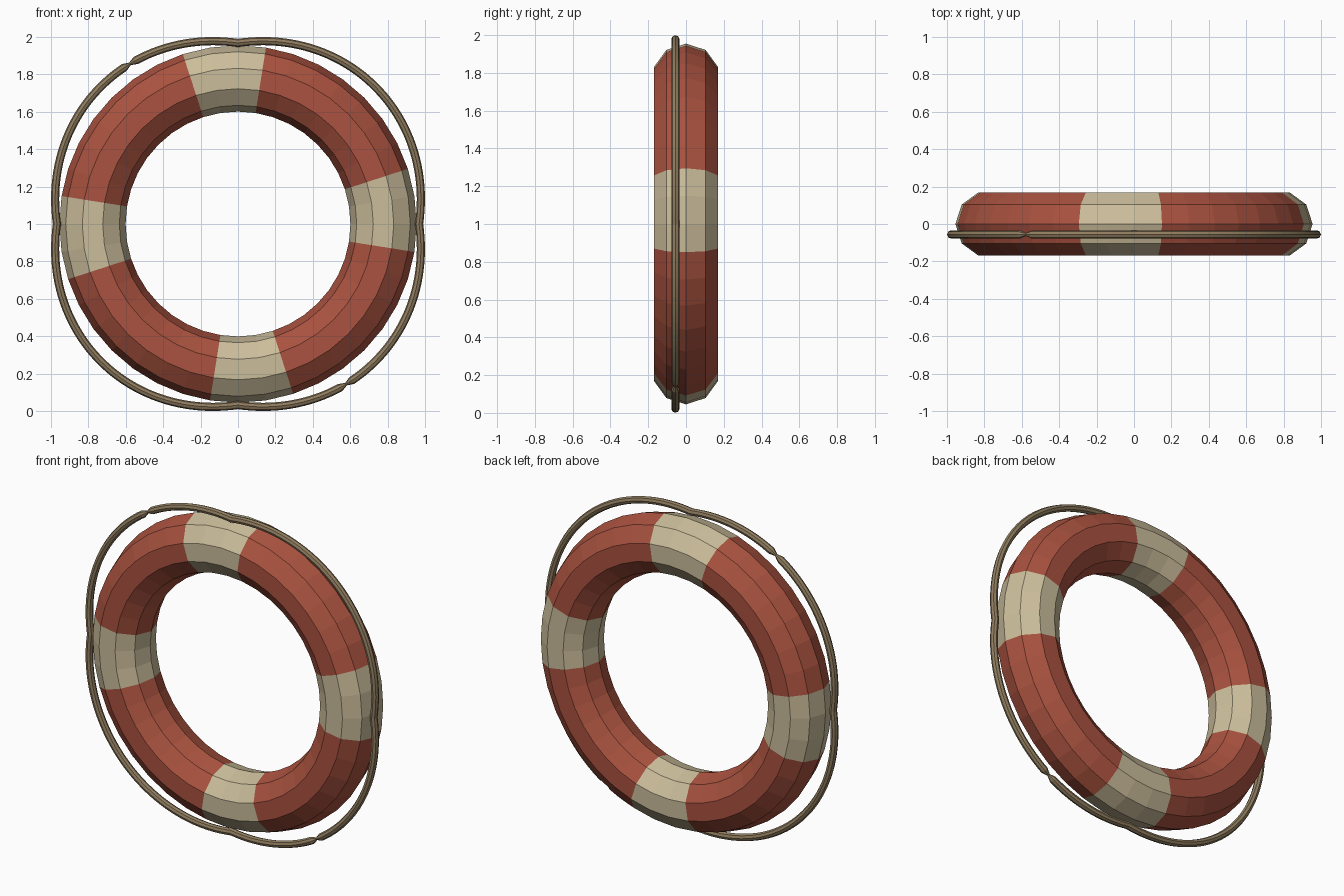
import bpy, bmesh
from math import sin, cos, radians, tau

cube = bpy.data.objects.get("Cube")
if cube:
    bpy.data.objects.remove(cube, do_unlink=True)


def material(name, rgb):
    mat = bpy.data.materials.new(name)
    mat.use_nodes = True
    color = (*rgb, 1)
    mat.diffuse_color = color
    mat.node_tree.nodes["Principled BSDF"].inputs["Base Color"].default_value = color
    return mat


red = material("faded red", (0.40, 0.085, 0.05))
cream = material("cream", (0.60, 0.51, 0.33))
tan = material("rope tan", (0.28, 0.205, 0.115))


def sweep_ring(name, steps, sides, path_radius, tube_radius, y, mats, paint=lambda deg: 0):
    """Sweep a round section along a closed upright loop centred at z = 1."""
    bm = bmesh.new()
    loops = []
    for i in range(steps):
        deg = 360 * i / steps
        a = radians(deg)
        loop = []
        for j in range(sides):
            b = tau * j / sides
            r = path_radius(deg) + tube_radius(deg) * cos(b)
            loop.append(bm.verts.new((r * cos(a), y + tube_radius(deg) * sin(b), 1 + r * sin(a))))
        loops.append(loop)
    for i in range(steps):
        here, there = loops[i], loops[(i + 1) % steps]
        for j in range(sides):
            k = (j + 1) % sides
            face = bm.faces.new((here[j], here[k], there[k], there[j]))
            face.material_index = paint(360 * (i + 0.5) / steps)
    bmesh.ops.recalc_face_normals(bm, faces=bm.faces)
    mesh = bpy.data.meshes.new(name)
    bm.to_mesh(mesh)
    bm.free()
    for mat in mats:
        mesh.materials.append(mat)
    obj = bpy.data.objects.new(name, mesh)
    bpy.context.collection.objects.link(obj)
    return obj


# Float ring with four cream bands, each three segments wide
sweep_ring("float_ring", 40, 10, lambda d: 0.778, lambda d: 0.177, 0,
           [red, cream], lambda d: int((d + 9) % 90 < 27))

# Grab rope: bows outward between four contact points, pinched at two joins
sweep_ring("grab_rope", 180, 8,
           lambda d: 0.968 + 0.07 * abs(sin(radians(2 * d))),
           lambda d: 0.008 if round(d) % 180 == 124 else 0.022,
           -0.056, [tan])
